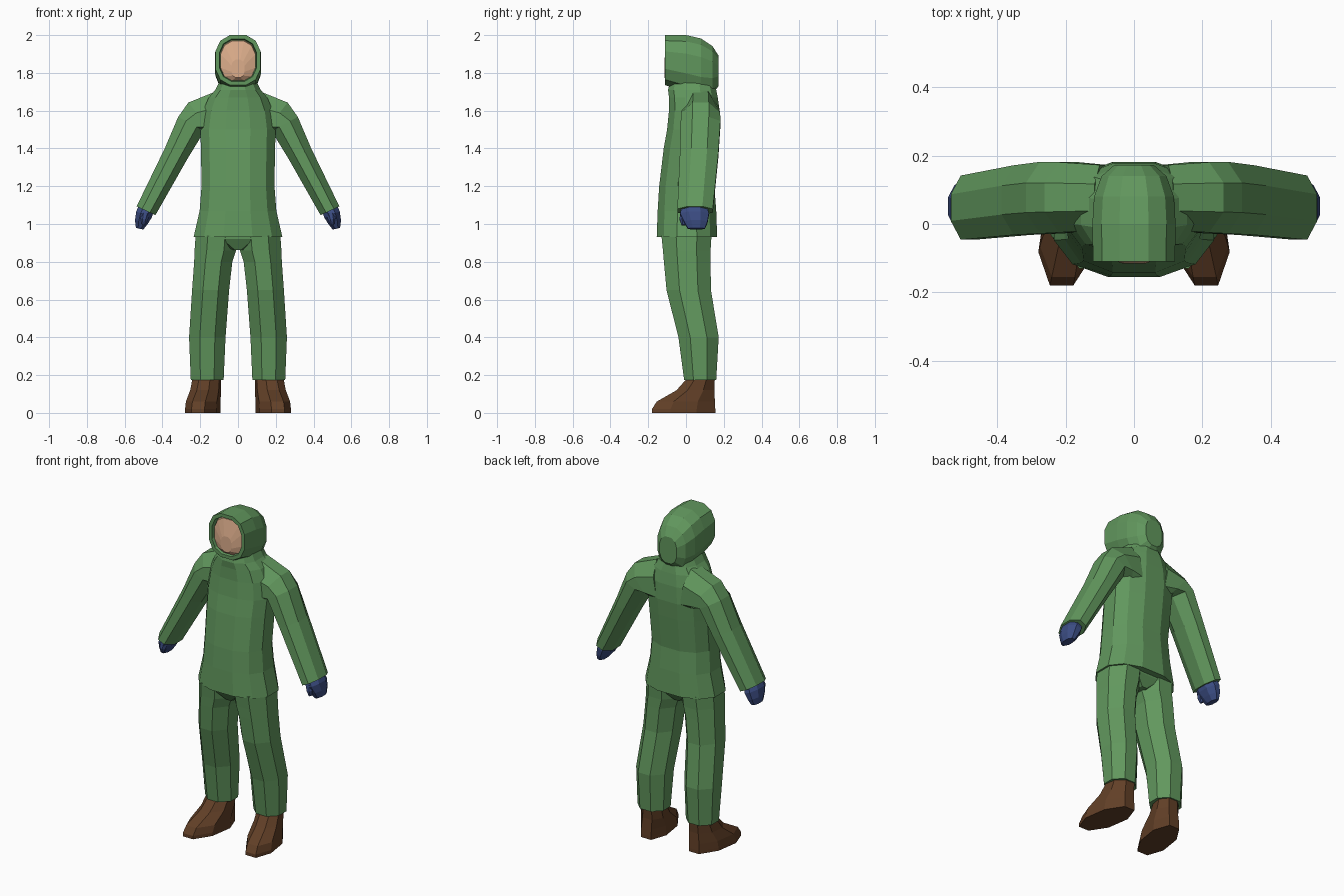
import bpy, bmesh
from math import sin, cos, pi, radians
from mathutils import Vector

if "Cube" in bpy.data.objects:
    bpy.data.objects.remove(bpy.data.objects["Cube"])


def material(name, rgb):
    m = bpy.data.materials.new(name)
    m.diffuse_color = (*rgb, 1)
    m.use_nodes = True
    m.node_tree.nodes["Principled BSDF"].inputs["Base Color"].default_value = m.diffuse_color
    return m


GREEN = material("green_cloth", (0.12, 0.31, 0.11))
BROWN = material("brown_leather", (0.12, 0.05, 0.02))
BLUE = material("blue_knit", (0.045, 0.075, 0.23))
SKIN = material("skin", (0.72, 0.42, 0.26))


def ring(c, u, v, n=8, e=1.0):
    """Flat-sided loop around c; u and v are the half-extent vectors."""
    c, u, v, k = Vector(c), Vector(u), Vector(v), cos(pi / n) ** e

    def p(t):
        return (1 if t > 0 else -1) * abs(t) ** e / k
    angles = [2 * pi * (i + 0.5) / n for i in range(n)]
    return [c + u * p(cos(a)) + v * p(sin(a)) for a in angles]


def loft(name, rings, mat, side=1):
    """Skin a row of rings and cap both ends; side=-1 mirrors in x."""
    bm = bmesh.new()
    rows = [[bm.verts.new((p.x * side, p.y, p.z)) for p in r] for r in rings]
    n = len(rows[0])
    for a, b in zip(rows, rows[1:]):
        for i in range(n):
            j = (i + 1) % n
            bm.faces.new((a[i], a[j], b[j], b[i]))
    bm.faces.new(rows[0])
    bm.faces.new(rows[-1])
    bmesh.ops.recalc_face_normals(bm, faces=bm.faces)
    me = bpy.data.meshes.new(name)
    bm.to_mesh(me)
    bm.free()
    me.materials.append(mat)
    ob = bpy.data.objects.new(name, me)
    bpy.context.collection.objects.link(ob)
    return ob


def union(base, others):
    """Merge overlapping solids into one skin."""
    bpy.context.view_layer.objects.active = base
    for o in others:
        m = base.modifiers.new("join", 'BOOLEAN')
        m.operation, m.solver, m.object = 'UNION', 'EXACT', o
        bpy.ops.object.modifier_apply(modifier=m.name)
        bpy.data.objects.remove(o)


def level(z, x0, x1, y0, y1, n=8, e=1.0, shear=0.0):
    """Horizontal ring from its x and y limits."""
    return ring(((x0 + x1) / 2, (y0 + y1) / 2, z), ((x1 - x0) / 2, 0, 0),
                (shear * (y1 - y0) / 2, (y1 - y0) / 2, 0), n, e)


def limb(x, y, z, r, ry, tilt):
    """Ring across an arm; tilt is the angle of its outer edge above level."""
    a = radians(tilt)
    return ring((x, y, z), (r * cos(a), 0, r * sin(a)), (0, ry, 0))


def upright(y, rx, z0, z1, e=0.8):
    """Vertical ring facing the front."""
    return ring((0, y, (z0 + z1) / 2), (rx, 0, 0), (0, 0, (z1 - z0) / 2), 12, e)


# jacket: torso with both sleeves merged in
torso = [(0.93, 0.235, -0.155, 0.165), (1.07, 0.203, -0.15, 0.16),
         (1.20, 0.193, -0.142, 0.15), (1.40, 0.196, -0.118, 0.172),
         (1.50, 0.20, -0.10, 0.181), (1.60, 0.185, -0.09, 0.178),
         (1.67, 0.155, -0.09, 0.168), (1.71, 0.12, -0.095, 0.16),
         (1.75, 0.10, -0.085, 0.15)]
jacket = loft("jacket", [level(z, -rx, rx, y0, y1, 12, 0.85)
                         for z, rx, y0, y1 in torso], GREEN)
sleeve = [(0.09, 0.078, 1.56, 0.145, 0.095, 80), (0.19, 0.078, 1.55, 0.118, 0.103, 52),
          (0.247, 0.077, 1.53, 0.079, 0.105, 28), (0.328, 0.07, 1.372, 0.066, 0.102, 25),
          (0.487, 0.048, 1.07, 0.055, 0.094, 25)]
union(jacket, [loft("sleeve", [limb(*s) for s in sleeve], GREEN, sx) for sx in (1, -1)])

# trousers: hip wedge with both legs merged in
hip = [(0.945, 0.215, 0.128), (0.92, 0.20, 0.126), (0.862, 0.04, 0.09)]
trousers = loft("trousers", [level(z, -rx, rx, -ry, ry) for z, rx, ry in hip], GREEN)
leg = [(0.94, 0.004, 0.224, -0.13, 0.135), (0.86, 0.01, 0.23, -0.122, 0.13),
       (0.80, 0.03, 0.232, -0.117, 0.13), (0.65, 0.047, 0.243, -0.103, 0.132),
       (0.40, 0.066, 0.259, -0.04, 0.173), (0.175, 0.076, 0.25, -0.01, 0.16)]
union(trousers, [loft("leg", [level(*s) for s in leg], GREEN, sx) for sx in (1, -1)])

# hood with a thin rim around the face opening
hood = [(-0.08, 0.094, 1.765, 1.975), (-0.11, 0.099, 1.755, 1.979),
        (-0.11, 0.12, 1.735, 2.0), (0.0, 0.122, 1.70, 2.0),
        (0.08, 0.117, 1.68, 1.982), (0.14, 0.095, 1.69, 1.942),
        (0.173, 0.058, 1.73, 1.89)]
loft("hood", [upright(*h) for h in hood], GREEN)

# face: shallow dome inside the opening
loft("face", [upright(-0.075, 0.094, 1.76, 1.974), upright(-0.095, 0.092, 1.758, 1.968),
              upright(-0.115, 0.035, 1.775, 1.87)], SKIN)

# mittens and boots, mirrored
mitten = [(0.482, 0.045, 1.09, 0.042, 0.065, 25), (0.498, 0.045, 1.05, 0.044, 0.076, 22),
          (0.512, 0.052, 1.01, 0.035, 0.062, 18), (0.521, 0.055, 0.975, 0.02, 0.045, 12)]
thumb = [(0.49, 0.0, 1.06, 0.025, 0.03, 20), (0.497, -0.012, 1.025, 0.02, 0.022, 20),
         (0.50, -0.012, 0.995, 0.01, 0.012, 20)]
boot = [(0.19, 0.095, 0.235, 0.012, 0.153), (0.12, 0.096, 0.247, -0.05, 0.15),
        (0.06, 0.102, 0.266, -0.155, 0.153), (0.02, 0.104, 0.27, -0.18, 0.155),
        (0.0, 0.104, 0.27, -0.18, 0.155)]
for sx, tag in ((1, "left"), (-1, "right")):
    hand = loft(tag + "_mitten", [limb(*m) for m in mitten], BLUE, sx)
    union(hand, [loft("thumb", [limb(*t) for t in thumb], BLUE, sx)])
    loft(tag + "_boot", [level(*b, shear=-0.15) for b in boot], BROWN, sx)
